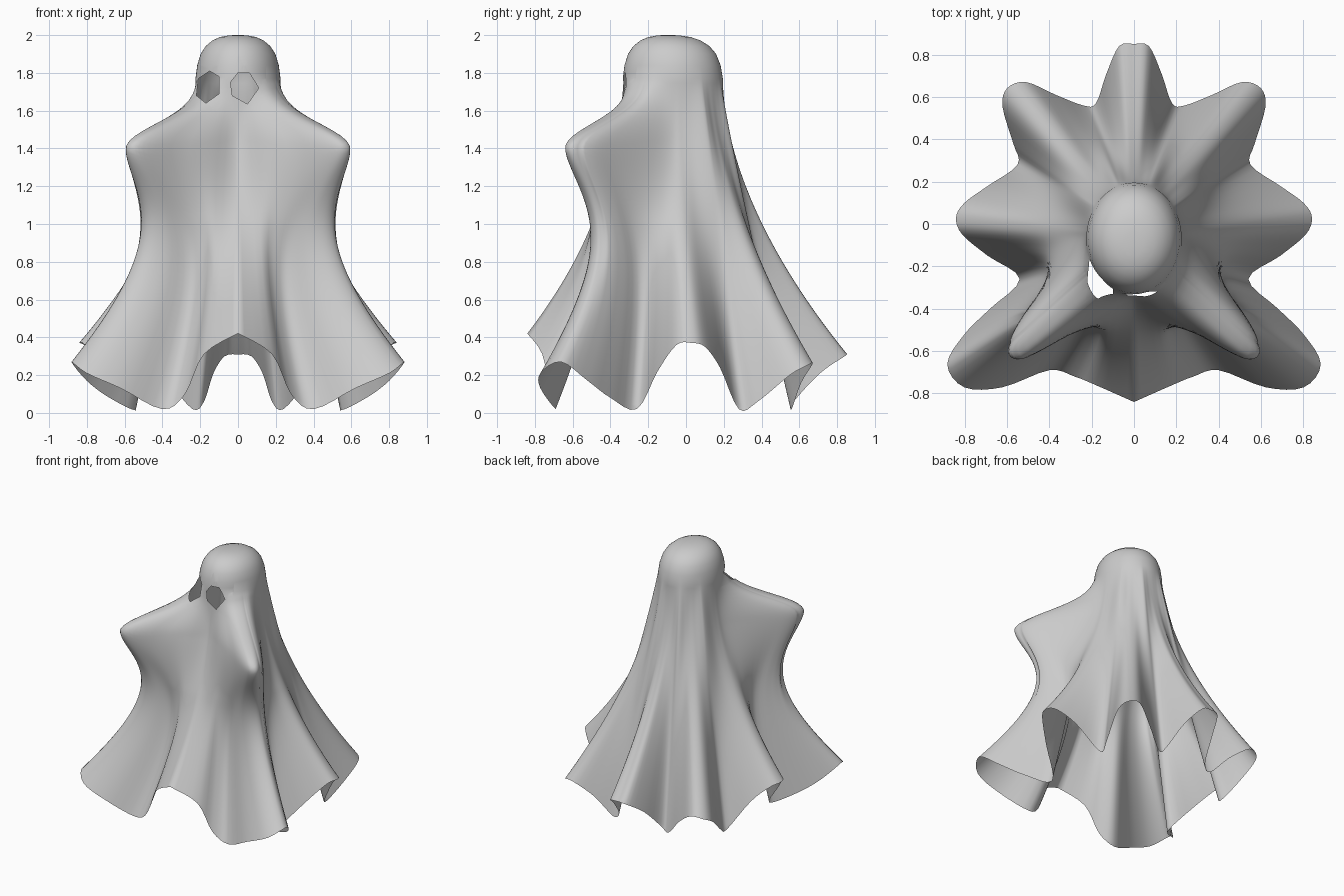
import bpy
import bmesh
from math import atan2, cos, sin, exp, radians
from mathutils import Vector

cube = bpy.data.objects.get("Cube")
if cube:
    bpy.data.objects.remove(cube, do_unlink=True)

# Half of the hem from front centre to back centre, in hundredths (x, y, z)
HEM = [(0, -84, 42), (18, -76, 31), (28, -72, 10), (40, -69, 2), (62, -77, 13),
       (80, -77, 21), (88, -66, 27), (80, -52, 17), (68, -40, 8), (54, -26, 2),
       (69, -15, 22), (81, -5, 36), (84, 3, 37), (80, 10, 35), (69, 18, 24),
       (55, 28, 2), (57, 38, 6), (62, 55, 20), (60, 64, 25), (51, 67, 26),
       (37, 61, 16), (24, 56, 2), (18, 57, 6), (13, 71, 21), (7, 84, 30), (0, 85, 31)]
# Dome rings: share of the head radius, height
DOME = [(0.2, 1.999), (0.42, 1.99), (0.6, 1.972), (0.76, 1.942),
        (0.88, 1.9), (0.96, 1.84), (1.0, 1.77)]
CENTRE_Y, HEAD_X, HEAD_Y, HEAD_Z = -0.07, 0.225, 0.265, 1.77
ARM_ANGLE, ARM_Z, ARM_REACH = radians(-43), 1.41, 0.5
STEPS, ROWS = 4, 60


def smooth_path(points, steps):
    """Catmull-Rom path through the points, ends included."""
    pts = [points[0]] + points + [points[-1]]
    path = []
    for a, b, c, d in zip(pts, pts[1:], pts[2:], pts[3:]):
        for k in range(steps):
            t = k / steps
            path.append(b + (c - a) * t / 2 + (a * 2 - b * 5 + c * 4 - d) * t * t / 2
                        + (b * 3 - a - c * 3 + d) * t ** 3 / 2)
    return path + [points[-1]]


def arm_push(angle, z):
    """How far the cloth is lifted by the raised arm."""
    drop = ARM_Z - z
    fall = (drop / 0.37) ** 1.5 if drop > 0 else (drop / 0.18) ** 2
    width = 0.45 + 0.1 * min(max(drop / 0.4, 0), 1)
    return ARM_REACH * exp(-fall - abs((angle - ARM_ANGLE) / width) ** 2.7)


def column(hem):
    """One fold line of cloth, from the crown to the hem."""
    angle = atan2(hem.y - CENTRE_Y, hem.x)
    head = Vector((HEAD_X * cos(angle), CENTRE_Y + HEAD_Y * sin(angle), HEAD_Z))
    line = [Vector((head.x * f, CENTRE_Y + (head.y - CENTRE_Y) * f - 0.03 * (1 - f), z))
            for f, z in DOME]
    # Raised hem flares late, low folds hang straighter, the front stays flat
    flare = 1.05 + 2.4 * hem.z
    if hem.y < -0.6:
        flare = max(flare, 1.75)
    for i in range(1, ROWS + 1):
        s = i / ROWS
        p = head.lerp(hem, s ** flare)
        p.z = HEAD_Z + (hem.z - HEAD_Z) * s
        push = arm_push(angle, p.z)
        p.x += push * cos(ARM_ANGLE) * min(1, hem.x / 0.3)
        p.y += push * sin(ARM_ANGLE)
        line.append(p)
    return line


def cut_eye(bm, outline):
    """Cut a convex eye hole (x, z outline) through the front of the sheet."""
    mid = sum((Vector((x, 0, z)) for x, z in outline), Vector()) / len(outline)
    edges = []
    for (x, z), (x2, z2) in zip(outline, outline[1:] + outline[:1]):
        normal = Vector((z2 - z, 0, x - x2))
        point = Vector((x, 0, z))
        if normal.dot(point - mid) < 0:
            normal.negate()
        edges.append((point, normal))

    def near():
        found = []
        for f in bm.faces:
            c = f.calc_center_median()
            if c.y < -0.1 and (c.x - mid.x) ** 2 + (c.z - mid.z) ** 2 < 0.02:
                found.append(f)
        return found

    for point, normal in edges:
        faces = near()
        geom = faces + list({e for f in faces for e in f.edges}) \
            + list({v for f in faces for v in f.verts})
        bmesh.ops.bisect_plane(bm, geom=geom, dist=1e-5, plane_co=point, plane_no=normal)
    hole = [f for f in near()
            if all((f.calc_center_median() - p).dot(n) < 0 for p, n in edges)]
    bmesh.ops.delete(bm, geom=hole, context='FACES')


# Draped sheet: half the fold lines, mirrored round to a full loop
half = [column(p) for p in smooth_path([Vector(p) / 100 for p in HEM], STEPS)]
other = [[Vector((-p.x, p.y, p.z)) for p in line] for line in half[-2:0:-1]]
bm = bmesh.new()
loop = [[bm.verts.new(p) for p in line] for line in half + other]
crown = bm.verts.new((0, CENTRE_Y - 0.03, 2))
for a, b in zip(loop, loop[1:] + loop[:1]):
    bm.faces.new((crown, a[0], b[0]))
    for i in range(len(a) - 1):
        bm.faces.new((a[i], a[i + 1], b[i + 1], b[i]))

# Eye holes, the face being turned a little to the right
cut_eye(bm, [(-0.21, 1.77), (-0.15, 1.81), (-0.10, 1.78),
             (-0.10, 1.69), (-0.17, 1.64), (-0.22, 1.68)])
cut_eye(bm, [(-0.04, 1.75), (0, 1.80), (0.06, 1.80),
             (0.11, 1.72), (0.05, 1.635), (-0.03, 1.68)])
bmesh.ops.recalc_face_normals(bm, faces=bm.faces)

mesh = bpy.data.meshes.new("ghost_sheet")
bm.to_mesh(mesh)
bm.free()
sheet = bpy.data.objects.new("ghost_sheet", mesh)
bpy.context.collection.objects.link(sheet)
mesh.shade_smooth()

# Pale grey cloth
cloth = bpy.data.materials.new("pale_grey_cloth")
cloth.use_nodes = True
color = (0.6, 0.6, 0.6, 1)
cloth.diffuse_color = color
cloth.node_tree.nodes["Principled BSDF"].inputs["Base Color"].default_value = color
mesh.materials.append(cloth)
